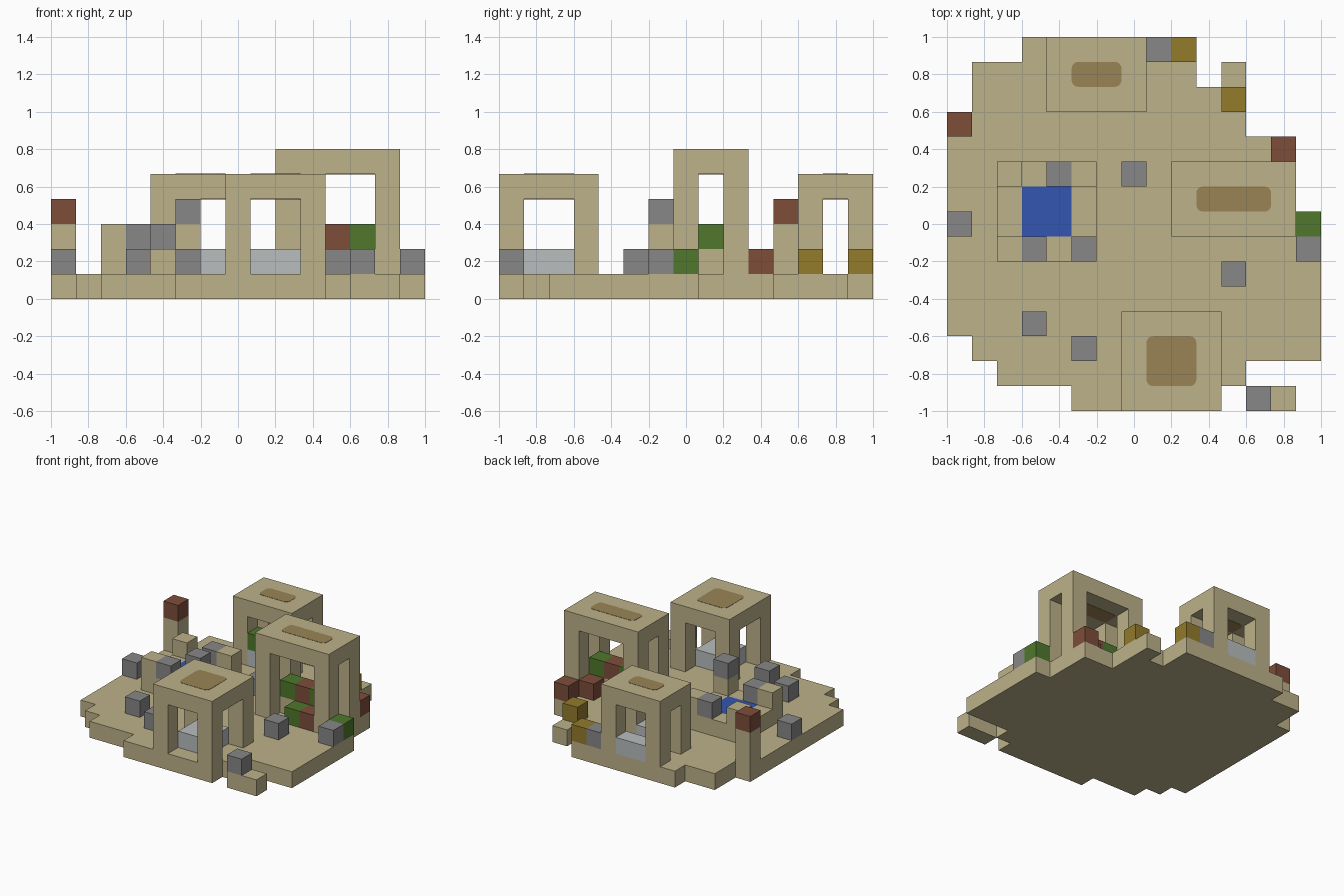
import bpy
import bmesh
from math import sin, cos, pi
from mathutils import Vector

cube = bpy.data.objects.get("Cube")
if cube:
    bpy.data.objects.remove(cube, do_unlink=True)

CELL = 2 / 15


def srgb(code):
    vals = [int(code[i:i + 2], 16) / 255 for i in (0, 2, 4)]
    return [v / 12.92 if v < 0.04045 else ((v + 0.055) / 1.055) ** 2.4 for v in vals] + [1]


def material(name, code):
    m = bpy.data.materials.new(name)
    m.use_nodes = True
    m.diffuse_color = srgb(code)
    m.node_tree.nodes["Principled BSDF"].inputs["Base Color"].default_value = srgb(code)
    return m


SAND = material("sand", "bdb28a")
BROWN = material("wood_brown", "9a8456")
GRAY = material("stone_gray", "878787")
PALE = material("pale_gray", "b9bdbf")
BLUE = material("water_blue", "3356b2")
GREEN = material("leaf_green", "50782c")
RED = material("brick_red", "7e4d3a")
OCHRE = material("ochre", "937b2b")


def place(p):
    """Grid cell corner to model space."""
    return Vector((p[0] * CELL - 1, p[1] * CELL - 1, p[2] * CELL))


def finish(name, bm, mat):
    mesh = bpy.data.meshes.new(name)
    bm.to_mesh(mesh)
    bm.free()
    mesh.materials.append(mat)
    obj = bpy.data.objects.new(name, mesh)
    bpy.context.collection.objects.link(obj)
    return obj


def blocks(name, cells, mat):
    """Merge unit cells into one clean shell, keeping only the outer faces."""
    cells = set(cells)
    bm = bmesh.new()
    for c in cells:
        for axis in range(3):
            for side in (0, 1):
                n = list(c)
                n[axis] += 2 * side - 1
                if tuple(n) in cells:
                    continue
                ring = []
                for u, v in ((0, 0), (1, 0), (1, 1), (0, 1)):
                    p = list(c)
                    p[axis] += side
                    p[(axis + 1) % 3] += u
                    p[(axis + 2) % 3] += v
                    ring.append(bm.verts.new(place(p)))
                bm.faces.new(ring if side else ring[::-1])
    bmesh.ops.remove_doubles(bm, verts=bm.verts, dist=0.001)
    bmesh.ops.dissolve_limit(bm, angle_limit=0.01, verts=bm.verts, edges=bm.edges)
    return finish(name, bm, mat)


def span(x0, x1, y0, y1, z0, z1):
    return [(x, y, z) for x in range(x0, x1) for y in range(y0, y1) for z in range(z0, z1)]


def rounded_plate(name, x0, x1, y0, y1, z, r=0.035, thick=0.004):
    """Thin plate with rounded corners, centred on the surface at height z."""
    lo, hi = place((x0, y0, z)), place((x1, y1, z))
    centres = ((hi.x - r, hi.y - r), (lo.x + r, hi.y - r), (lo.x + r, lo.y + r), (hi.x - r, lo.y + r))
    bm = bmesh.new()
    ring = []
    for q, (cx, cy) in enumerate(centres):
        for k in range(5):
            a = (q + k / 4) * pi / 2
            ring.append(bm.verts.new((cx + r * cos(a), cy + r * sin(a), lo.z - thick / 2)))
    face = bm.faces.new(ring)
    ext = bmesh.ops.extrude_face_region(bm, geom=[face])["geom"]
    bmesh.ops.translate(bm, vec=(0, 0, thick), verts=[v for v in ext if isinstance(v, bmesh.types.BMVert)])
    bmesh.ops.recalc_face_normals(bm, faces=bm.faces)
    finish(name, bm, BROWN)


def pavilion(name, x0, x1, y0, y1, top):
    """Four corner pillars under a flat roof with a wooden panel on both faces."""
    cells = span(x0, x1, y0, y1, top - 1, top)
    for x in (x0, x1 - 1):
        for y in (y0, y1 - 1):
            cells += span(x, x + 1, y, y + 1, 1, top - 1)
    blocks(name, cells, SAND)
    rounded_plate(name + "_roof_panel", x0 + 1, x1 - 1, y0 + 1, y1 - 1, top)
    rounded_plate(name + "_ceiling_panel", x0 + 1, x1 - 1, y0 + 1, y1 - 1, top - 1)


# Ragged ground slab, one run of cells per row from front to back
rows = [(5, 11), (2, 12), (1, 15)] + [(0, 15)] * 5 + [(0, 14)] * 3
rows += [(0, 12), (1, 12), (1, 10), (3, 10)]
ground = [c for y, (a, b) in enumerate(rows) for c in span(a, b, y, y + 1, 0, 1)]
ground += span(12, 14, 0, 1, 0, 1) + [(11, 13, 0)]
blocks("ground_slab", ground, SAND)

# Three open pavilions
pavilion("front_pavilion", 7, 11, 0, 4, 5)
pavilion("side_pavilion", 9, 14, 7, 10, 6)
pavilion("back_pavilion", 4, 8, 12, 15, 5)

# Pavilion contents
blocks("front_table", span(8, 10, 1, 3, 1, 2), PALE)
for label, y in (("front", 12), ("back", 14)):
    blocks("back_pavilion_" + label + "_sill", span(5, 7, y, y + 1, 1, 2), PALE)
blocks("sill_plant", [(5, 12, 2)], GREEN)
blocks("stall_counter", span(10, 13, 8, 9, 1, 2), SAND)
blocks("stall_greens", [(10, 8, 2), (12, 8, 2), (11, 7, 1)], GREEN)
blocks("stall_reds", [(11, 8, 2), (12, 7, 1), (12, 9, 1)], RED)

# Pool with a low rim and raised corners
rim = [c for c in span(2, 6, 6, 10, 1, 2) if not (3 <= c[0] < 5 and 7 <= c[1] < 9)]
rim += [(x, y, 2) for x in (2, 5) for y in (6, 9)]
blocks("pool_rim", rim, SAND)
blocks("pool_water", span(3, 5, 7, 9, 1, 2), BLUE)
blocks("pool_stones", [(3, 6, 2), (4, 9, 2), (5, 6, 3)], GRAY)

# Post with a red cap
blocks("post", span(0, 1, 11, 12, 1, 3), SAND)
blocks("post_cap", [(0, 11, 3)], RED)

# Loose blocks around the ground
stones = [(0, 7), (3, 3), (5, 2), (7, 9), (11, 5), (12, 0), (14, 6), (8, 14)]
for i, (x, y) in enumerate(stones):
    blocks("loose_stone_%d" % (i + 1), [(x, y, 1)], GRAY)
blocks("edge_bush", [(14, 7, 1)], GREEN)
blocks("edge_brick", [(13, 10, 1)], RED)
for i, (x, y) in enumerate([(9, 14), (11, 12)]):
    blocks("ochre_block_%d" % (i + 1), [(x, y, 1)], OCHRE)
